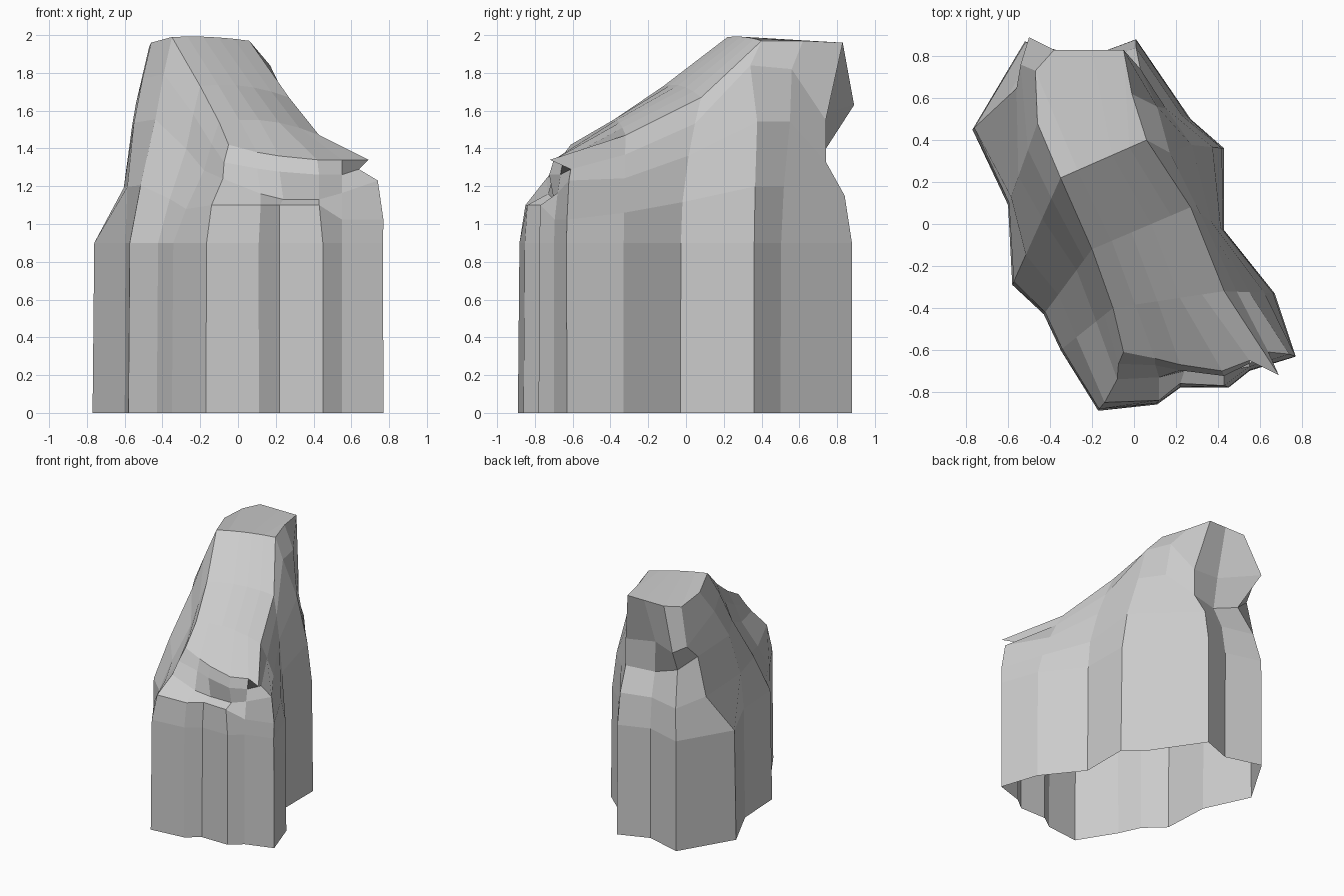
import bpy
import bmesh
from mathutils import Vector

# Wall columns, counter-clockwise from the front left corner:
# foot x,y | how far the shoulder and the flank lean towards the rim | rim x,y,z
COLUMNS = [
    (-.17, -.89, .3, .6, -.05, -.61, 1.42),
    (.11, -.86, .2, .7, .10, -.64, 1.38),
    (.22, -.78, .4, .5, .22, -.67, 1.36),
    (.45, -.78, .5, .4, .42, -.70, 1.34),
    (.55, -.70, .1, .4, .55, -.65, 1.34),
    (.77, -.63, .0, .2, .69, -.72, 1.34),
    (.67, -.33, .2, .5, .43, -.32, 1.47),
    (.43, -.03, .1, .4, .27, .08, 1.67),
    (.43, .36, .15, .42, .06, .40, 1.97),
    (.27, .50, .15, .42, -.01, .62, 1.97),
    (.01, .88, .3, .6, -.05, .83, 1.96),
    (-.23, .79, .3, .6, -.20, .83, 1.96),
    (-.52, .87, .3, .6, -.38, .83, 1.96),
    (-.77, .45, .55, .7, -.47, .73, 1.94),
    (-.60, .09, .1, .35, -.46, .48, 1.96),
    (-.58, -.29, .28, .62, -.35, .22, 1.99),
    (-.43, -.43, .3, .68, -.20, -.12, 1.73),
    (-.35, -.60, .3, .68, -.10, -.40, 1.54),
]

# Undercut and overhanging beak at the back, ledges at the front: (level, column) -> point
CARVED = {
    (2, 10): (.01, .84, 1.15), (3, 10): (.03, .74, 1.33), (4, 10): (.03, .74, 1.55),
    (2, 11): (-.22, .76, 1.14), (3, 11): (-.20, .69, 1.32), (4, 11): (-.22, .71, 1.58),
    (2, 12): (-.48, .82, 1.14), (3, 12): (-.42, .71, 1.40), (4, 12): (-.50, .89, 1.63),
    (4, 13): (-.54, .76, 1.64),
    (4, 8): (.17, .34, 1.84), (4, 9): (.11, .56, 1.82),
    (2, 0): (-.14, -.85, 1.10), (3, 0): (-.08, -.74, 1.24),
    (2, 1): (.12, -.84, 1.10), (3, 1): (.12, -.73, 1.16),
    (2, 2): (.22, -.76, 1.10), (3, 2): (.24, -.70, 1.13),
    (2, 3): (.43, -.77, 1.10), (3, 3): (.43, -.70, 1.13),
    (3, 5): (.74, -.62, 1.23), (4, 5): (.64, -.61, 1.29),
}


def column_points(i):
    x, y, t2, t3, rx, ry, rz = COLUMNS[i]
    foot, rim = Vector((x, y, 0)), Vector((rx, ry, rz))
    pts = [foot]
    steps = ((0.03, 0), (t2, .28), (t3, .6), ((t3 + 1) / 2, .82), (1, 1))
    for level, (lean, rise) in enumerate(steps, 1):
        p = foot.lerp(rim, lean)
        p.z = .9 + (rz - .9) * rise
        pts.append(Vector(CARVED.get((level, i), p)))
    return pts


bm = bmesh.new()
count = len(COLUMNS)
cols = [[bm.verts.new(p) for p in column_points(i)] for i in range(count)]

# Side walls, open underneath
for i in range(count):
    a, b = cols[i], cols[(i + 1) % count]
    for k in range(len(a) - 1):
        bm.faces.new((a[k], b[k], b[k + 1], a[k + 1]))

# Sloping top: slightly arched rows between the left and right rims
rim = [c[-1] for c in cols]


def arched_row(left, right, bow):
    row = [rim[left]]
    for k in range(1, 5):
        t = k / 5
        p = rim[left].co.lerp(rim[right].co, t)
        p.z += bow * 4 * t * (1 - t)
        row.append(bm.verts.new(p))
    return row + [rim[right]]


rows = [rim[0:6], arched_row(17, 6, .04), arched_row(16, 7, .03),
        arched_row(15, 8, .01), [rim[j] for j in (14, 13, 12, 11, 10, 9)]]
for a, b in zip(rows, rows[1:]):
    for k in range(5):
        bm.faces.new((a[k], a[k + 1], b[k + 1], b[k]))

bmesh.ops.recalc_face_normals(bm, faces=bm.faces)
mesh = bpy.data.meshes.new("rock")
bm.to_mesh(mesh)
bm.free()
rock = bpy.data.objects.new("rock", mesh)
bpy.context.collection.objects.link(rock)
